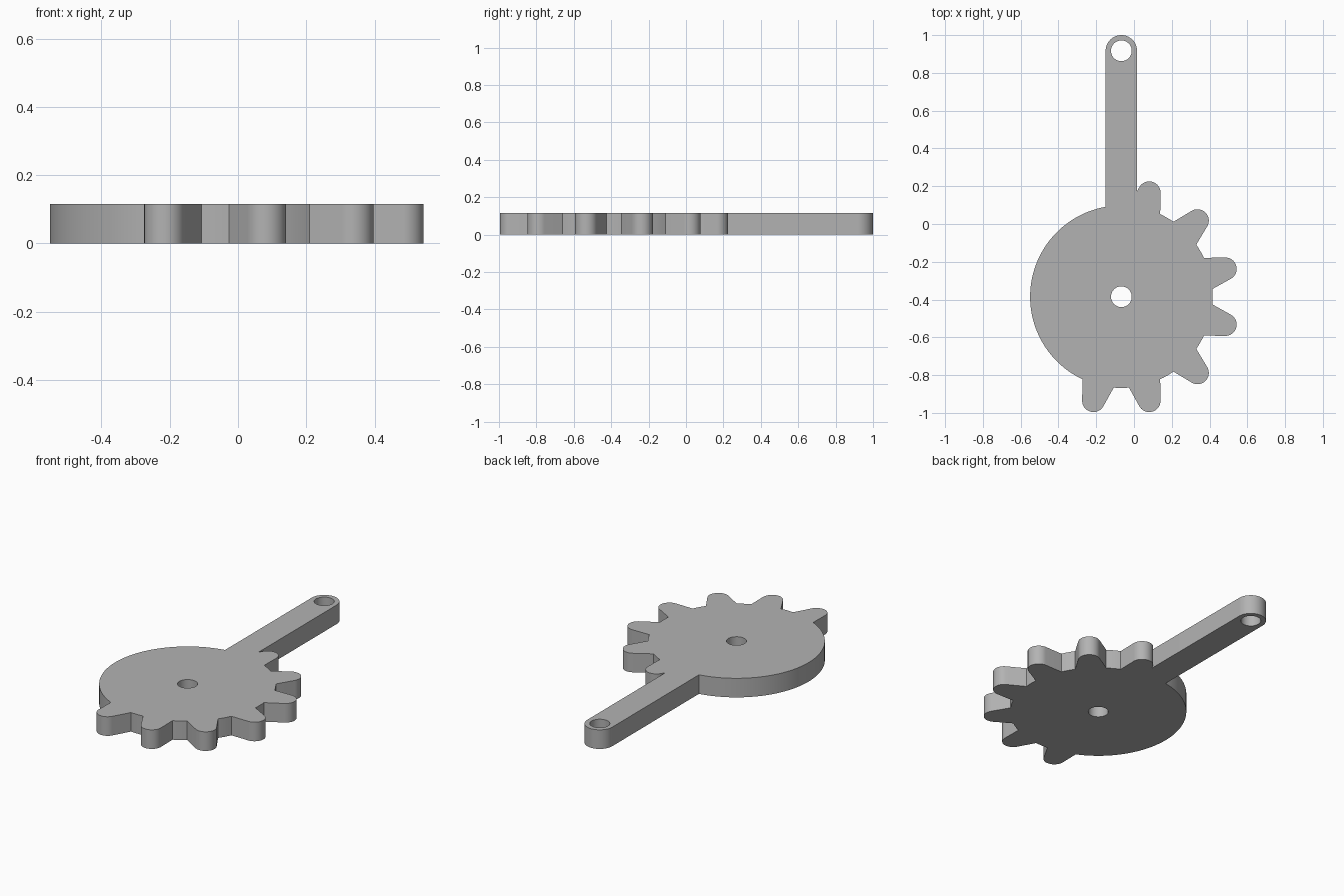
import bpy, bmesh
from math import sin, cos, radians, degrees, asin, tan, acos

if "Cube" in bpy.data.objects:
    bpy.data.objects.remove(bpy.data.objects["Cube"])

T = 0.115                      # plate thickness
CX, CY, R = -0.067, -0.385, 0.483   # hub disc
HOLE = 0.055
ARM_Y, ARM_R = 0.917, 0.083    # rounded arm end
TIP_D, TIP_R = 0.57, 0.06      # tooth tip circle
HALF, TAPER = 10.2, 14         # tooth half angle at the root, flank taper


def arc(cx, cy, r, a0, a1, n):
    """Points along an arc, angles in degrees."""
    return [(cx + r * cos(radians(a0 + (a1 - a0) * i / n)),
             cy + r * sin(radians(a0 + (a1 - a0) * i / n))) for i in range(n + 1)]


# Toothed side of the outline, counter-clockwise from lower left
outline = []
for a in range(-105, 76, 30):
    outline += arc(CX, CY, R, a - 30 + HALF, a - HALF, 4) if a > -105 else \
        arc(CX, CY, R, a - HALF, a - HALF, 1)[:1]
    tx, ty = CX + TIP_D * cos(radians(a)), CY + TIP_D * sin(radians(a))
    outline += arc(tx, ty, TIP_R, a - 90 + TAPER, a + 90 - TAPER, 20)

# Last tooth flank runs into the arm, then round the arm end
x0, y0 = outline[-1]
xa = CX + ARM_R
outline.append((xa, y0 - (x0 - xa) * tan(radians(75 - TAPER))))
outline += arc(CX, ARM_Y, ARM_R, 0, 180, 32)

# Plain side of the disc
outline += arc(CX, CY, R, 90 + degrees(asin(ARM_R / R)), 255 - HALF, 56)[:-1]
outline.append((CX + R * cos(radians(-105 - HALF)), CY + R * sin(radians(-105 - HALF))))
outline.pop()                  # closing point equals the first point
loops = [outline,
         arc(CX, CY, HOLE, 0, 360, 40)[:-1],
         arc(CX, ARM_Y, HOLE, 0, 360, 40)[:-1]]

# Fill the outline with its two holes and extrude it
bm = bmesh.new()
for pts in loops:
    vs = [bm.verts.new((x, y, 0)) for x, y in pts]
    for i, v in enumerate(vs):
        bm.edges.new((v, vs[(i + 1) % len(vs)]))
bmesh.ops.triangle_fill(bm, edges=bm.edges[:], use_beauty=True)
top = bmesh.ops.extrude_face_region(bm, geom=bm.faces[:], use_keep_orig=True)
bmesh.ops.translate(bm, vec=(0, 0, T),
                    verts=[g for g in top["geom"] if isinstance(g, bmesh.types.BMVert)])
bmesh.ops.recalc_face_normals(bm, faces=bm.faces[:])

me = bpy.data.meshes.new("gear_lever")
bm.to_mesh(me)
bm.free()
gear = bpy.data.objects.new("gear_lever", me)
bpy.context.collection.objects.link(gear)

grey = bpy.data.materials.new("plain grey")
grey.diffuse_color = (0.45, 0.45, 0.45, 1)
grey.use_nodes = True
grey.node_tree.nodes["Principled BSDF"].inputs["Base Color"].default_value = grey.diffuse_color
me.materials.append(grey)

bpy.context.view_layer.objects.active = gear
gear.select_set(True)
bpy.ops.object.shade_smooth_by_angle(angle=radians(25))
